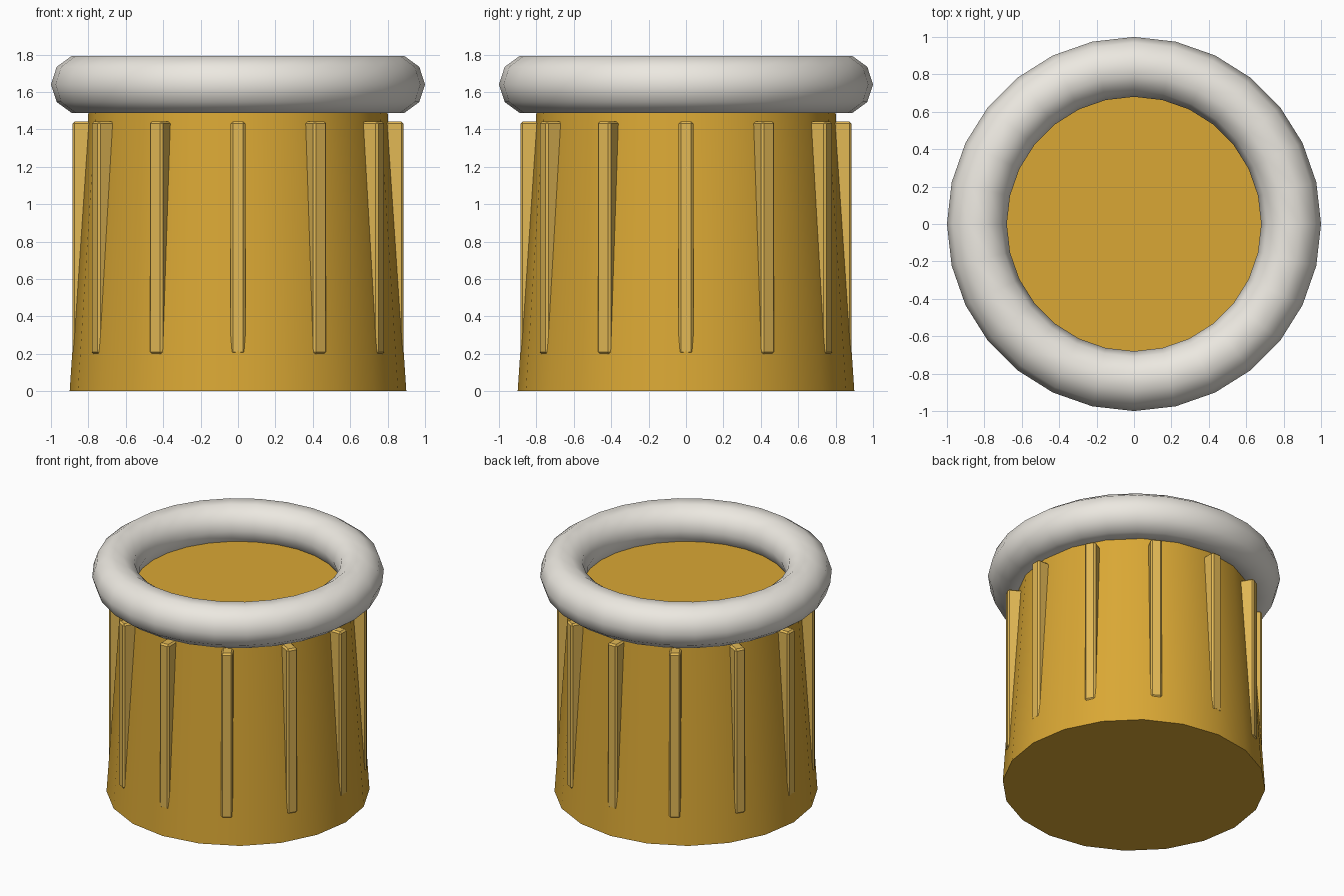
import bpy
from math import cos, sin, pi, radians

if "Cube" in bpy.data.objects:
    bpy.data.objects.remove(bpy.data.objects["Cube"])


def material(name, rgb):
    m = bpy.data.materials.new(name)
    m.diffuse_color = (*rgb, 1)
    m.use_nodes = True
    m.node_tree.nodes["Principled BSDF"].inputs["Base Color"].default_value = m.diffuse_color
    return m


def finish(name, mat, angle=None):
    ob = bpy.context.object
    ob.name = name
    ob.data.materials.append(mat)
    if angle:
        bpy.ops.object.shade_smooth_by_angle(angle=radians(angle))
    return ob


gold = material("gold", (0.70, 0.39, 0.035))
light_gold = material("light_gold", (0.76, 0.48, 0.09))
ivory = material("ivory", (0.84, 0.81, 0.75))

# Tapered body with flat top and base
bpy.ops.mesh.primitive_cone_add(vertices=20, radius1=0.9, radius2=0.796,
                                depth=1.55, location=(0, 0, 0.775))
finish("body", gold, 35)

# Rounded rim
bpy.ops.mesh.primitive_torus_add(major_segments=28, minor_segments=10,
                                 major_radius=0.84, minor_radius=0.16,
                                 location=(0, 0, 1.64))
finish("rim", ivory, 60)

# Twelve upright ribs around the body
for i in range(12):
    a = i * pi / 6
    bpy.ops.mesh.primitive_cube_add(size=1, location=(0.825 * cos(a), 0.825 * sin(a), 0.82),
                                    rotation=(0, 0, a))
    rib = bpy.context.object
    rib.scale = (0.12, 0.08, 1.245)
    bpy.ops.object.transform_apply(location=False, rotation=False, scale=True)
    finish(f"rib_{i + 1}", light_gold)
    bevel = rib.modifiers.new("soft_edges", 'BEVEL')
    bevel.width = 0.012
    bevel.segments = 1
